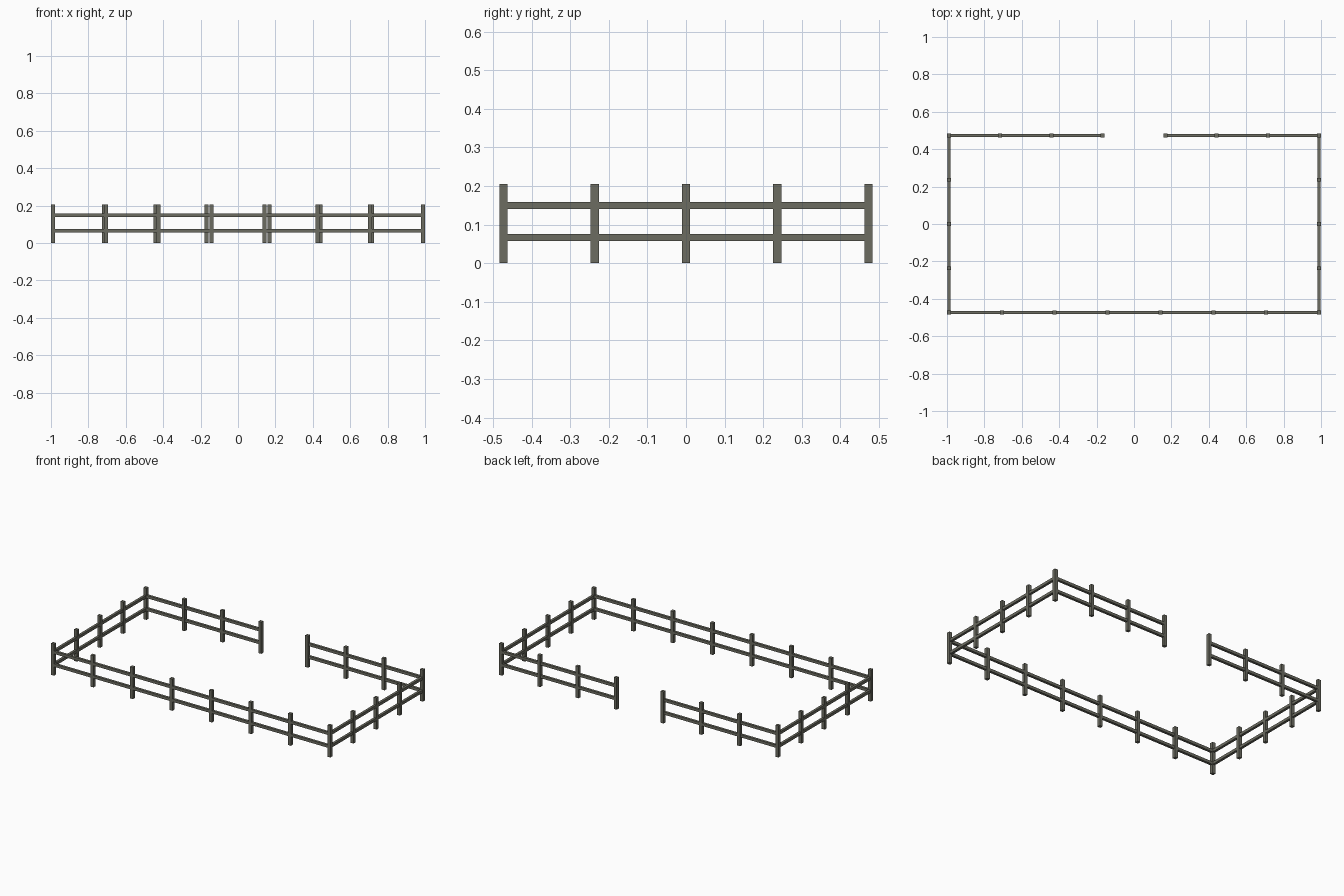
import bpy
from mathutils import Vector

if "Cube" in bpy.data.objects:
    bpy.data.objects.remove(bpy.data.objects["Cube"])

POST, HEIGHT = 0.021, 0.205          # post width and height
RAIL_T, RAIL_H = 0.016, 0.018        # rail thickness and height
RAIL_Z = (0.066, 0.149)              # rail centre heights
X, Y, GATE = 0.9895, 0.473, 0.168    # post centre lines, half gate opening

wood = bpy.data.materials.new("weathered_wood")
wood.diffuse_color = (0.15, 0.15, 0.12, 1)
wood.use_nodes = True
wood.node_tree.nodes["Principled BSDF"].inputs["Base Color"].default_value = wood.diffuse_color


def box(name, centre, size):
    bpy.ops.mesh.primitive_cube_add(size=1, location=centre)
    ob = bpy.context.object
    ob.name = name
    ob.scale = size
    bpy.ops.object.transform_apply(location=False, rotation=False, scale=True)
    ob.data.materials.append(wood)


def fence_run(name, start, end, bays, first=True, last=True):
    """Evenly spaced posts joined by two rails; end posts may be shared."""
    a, b = Vector(start), Vector(end)
    for i in range(0 if first else 1, bays + (1 if last else 0)):
        p = a.lerp(b, i / bays)
        box(name + "_post", (p.x, p.y, HEIGHT / 2), (POST, POST, HEIGHT))
    mid, d = (a + b) / 2, b - a
    for z in RAIL_Z:
        size = (max(abs(d.x), RAIL_T), max(abs(d.y), RAIL_T), RAIL_H)
        box(name + "_rail", (mid.x, mid.y, z), size)


# Front run holds the front corner posts
fence_run("front", (-X, -Y), (X, -Y), 7)
# Side runs and the two back runs either side of the gate opening
for side, s in (("left", -1), ("right", 1)):
    fence_run(side, (s * X, -Y), (s * X, Y), 4, first=False)
    fence_run("back_" + side, (s * X, Y), (s * GATE, Y), 3, first=False)
